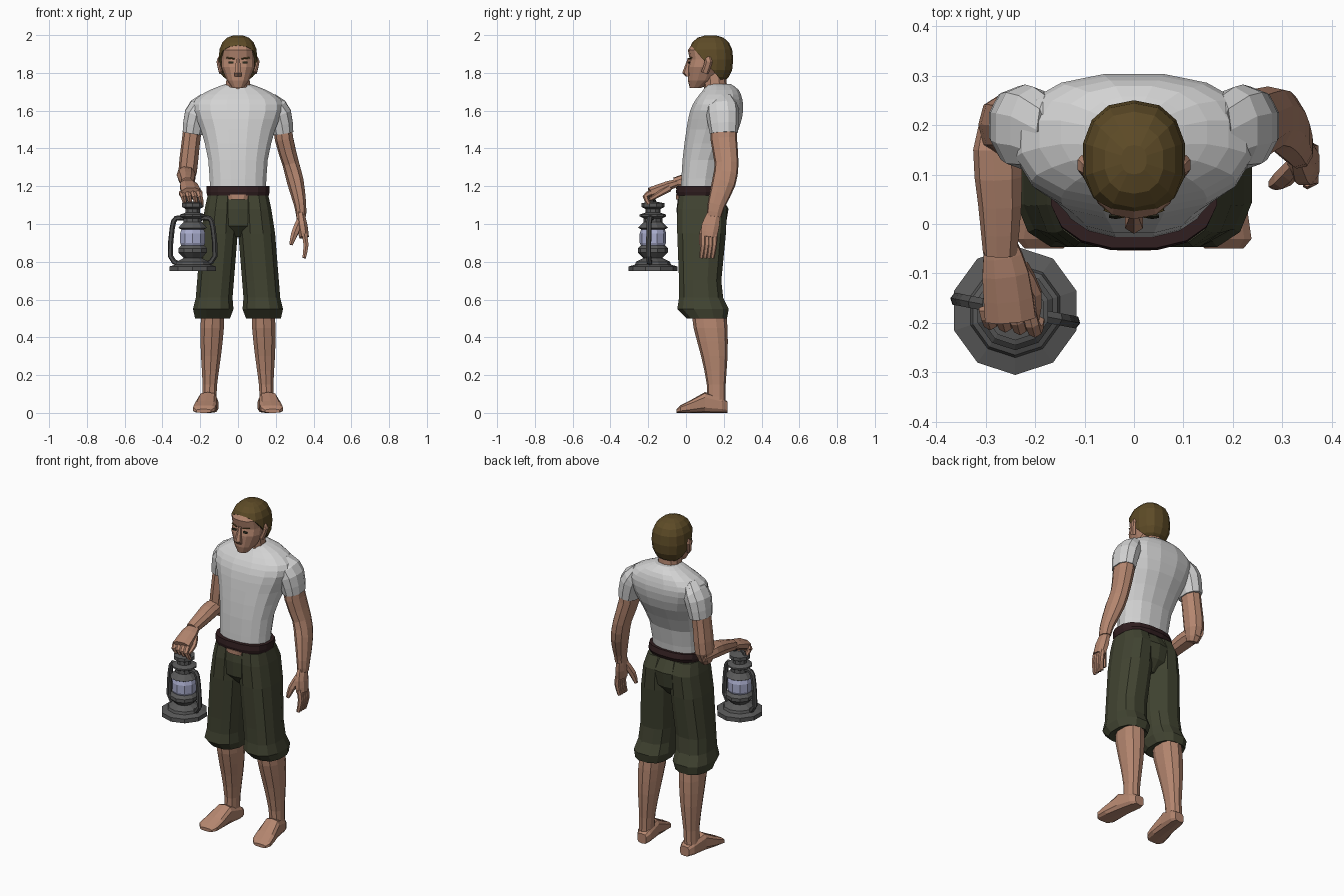
import bpy, bmesh, math
from mathutils import Vector

if "Cube" in bpy.data.objects:
    bpy.data.objects.remove(bpy.data.objects["Cube"])


def material(name, red, green, blue):
    result = bpy.data.materials.new(name)
    result.use_nodes = True
    colour = (red, green, blue, 1)
    result.diffuse_color = colour
    result.node_tree.nodes["Principled BSDF"].inputs["Base Color"].default_value = colour
    return result


SKIN = material("skin", .46, .24, .16)
SHIRT = material("shirt_white", .65, .65, .65)
CLOTH = material("olive_cloth", .053, .057, .031)
LEATHER = material("belt_leather", .03, .013, .014)
HAIR = material("brown_hair", .11, .07, .02)
METAL = material("lantern_metal", .1, .1, .1)
IRON = material("dark_metal", .07, .07, .07)
GLASS = material("lantern_glass", .4, .42, .62)
DARK = material("eye_dark", .02, .02, .01)


def power(value, exponent):
    return math.copysign(abs(value) ** exponent, value)


def ellipse(center, across, along, sides, exponent):
    # Closed ring spanned by two half-axis vectors
    ring = []
    for index in range(sides):
        angle = math.tau * (index + .5) / sides
        ring.append(center + across * power(math.cos(angle), exponent) + along * power(math.sin(angle), exponent))
    return ring


def smooth_rows(rows):
    # Insert a curved midpoint between neighbouring rows
    rows = [Vector(row) for row in rows]
    result = []
    last = len(rows) - 1
    for index in range(last):
        before, start, end, after = (rows[min(max(index + step, 0), last)] for step in (-1, 0, 1, 2))
        result += [start, (start + end) / 2 + (start + end - before - after) / 16]
    return result + [rows[last]]


def loft(name, rings, mat):
    # Skin equal rings, close both ends
    bm = bmesh.new()
    loops = [[bm.verts.new(point) for point in ring] for ring in rings]
    for low, high in zip(loops, loops[1:]):
        for index in range(len(low)):
            bm.faces.new((low[index - 1], low[index], high[index], high[index - 1]))
    bm.faces.new(loops[0])
    bm.faces.new(loops[-1])
    bmesh.ops.recalc_face_normals(bm, faces=bm.faces)
    mesh = bpy.data.meshes.new(name)
    bm.to_mesh(mesh)
    bm.free()
    mesh.materials.append(mat)
    part = bpy.data.objects.new(name, mesh)
    bpy.context.collection.objects.link(part)
    return part


def stack(name, mat, rows, sides=12, side=1, x=0, lean=0, exponent=.85):
    # Level rings: height, half width, front, back
    rings = []
    for z, width, front, back in rows:
        center = Vector(((x + lean * z) * side, (front + back) / 2, z))
        rings.append(ellipse(center, Vector((width, 0, 0)), Vector((0, (back - front) / 2, 0)), sides, exponent))
    return loft(name, rings, mat)


def limb(name, mat, rows, flat=1, sides=8, side=1, ref=(1, 0, 0), exponent=.9):
    # Rings across a path: position, radius along ref
    rows = smooth_rows(rows)
    points = [Vector((row[0] * side, row[1], row[2])) for row in rows]
    last = len(points) - 1
    rings = []
    for index, (center, row) in enumerate(zip(points, rows)):
        tangent = (points[min(index + 1, last)] - points[max(index - 1, 0)]).normalized()
        across = Vector(ref)
        across = (across - tangent * across.dot(tangent)).normalized()
        rings.append(ellipse(center, across * row[3], tangent.cross(across) * row[3] * flat, sides, exponent))
    return loft(name, rings, mat)


# Shirt, neck and head
stack("shirt_body", SHIRT, smooth_rows([
    (1.16, .15, -.03, .17), (1.34, .16, -.02, .2), (1.5, .2, 0, .28), (1.6, .24, .02, .305),
    (1.66, .23, .05, .3), (1.71, .15, .09, .28), (1.74, .07, .11, .24)]), sides=16)
stack("neck", SKIN, [(1.68, .07, .1, .22), (1.83, .06, .08, .21)], sides=10)
stack("head", SKIN, [
    (1.72, .03, .02, .08), (1.76, .06, .01, .15), (1.83, .09, .01, .2),
    (1.87, .09, .02, .21), (1.92, .09, .01, .22), (1.95, .08, .03, .2)], sides=14)
stack("nose", SKIN, [(1.78, .02, 0, .03), (1.8, .02, -.02, .03), (1.88, .01, .01, .03)], sides=6)

# Hair: a squarish dome cut by a sloping hairline
dome = []
for step in range(-4, 5):
    angle = math.pi * step / 9
    reach = power(math.cos(angle), .8)
    dome.append((1.87 + .13 * power(math.sin(angle), .8), .105 * reach, .13 - .12 * reach, .13 + .12 * reach))
hair = stack("hair", HAIR, dome, sides=14)
bm = bmesh.new()
bm.from_mesh(hair.data)
bmesh.ops.bisect_plane(bm, geom=bm.verts[:] + bm.edges[:] + bm.faces[:], plane_co=(0, .1, 1.86),
                       plane_no=(0, 1.15, 1), clear_inner=True)
bmesh.ops.holes_fill(bm, edges=[edge for edge in bm.edges if edge.is_boundary])
bm.to_mesh(hair.data)
bm.free()

for side, tag in ((1, "left_"), (-1, "right_")):
    # Face details
    limb(tag + "ear", SKIN, [(.09, .1, 1.8, .01), (.105, .12, 1.86, .01), (.09, .11, 1.88, .01)],
         flat=2, sides=6, side=side)
    stack(tag + "eye", DARK, [(1.85, .015, .01, .02), (1.86, .015, .015, .02)], sides=6, side=side, x=.037)
    limb(tag + "eyebrow", HAIR, [(.02, .015, 1.875, .004), (.06, .03, 1.88, .004)],
         sides=6, side=side, ref=(0, 1, 0))

    # Sleeve
    limb(tag + "sleeve", SHIRT, [(.11, .18, 1.62, .05), (.18, .19, 1.625, .06), (.22, .195, 1.58, .066),
                                 (.24, .2, 1.48, .056)], flat=1.32, sides=10, side=side)

    # Trouser leg with a gathered cuff
    stack(tag + "trouser_leg", CLOTH, [
        (1.15, .08, -.04, .19), (1.08, .09, -.05, .22), (.95, .1, -.05, .215), (.7, .1, -.04, .19),
        (.61, .1, -.04, .2), (.55, .11, -.05, .23), (.5, .095, 0, .22), (.51, .07, .03, .2)],
        side=side, x=.175, lean=-.08, exponent=.8)

    # Bare leg and foot
    stack(tag + "lower_leg", SKIN, smooth_rows([
        (.55, .06, .03, .21), (.45, .065, .04, .22), (.3, .055, .08, .22), (.15, .04, .11, .21),
        (.04, .04, .11, .21)]), sides=10, side=side, x=.155, lean=-.04)
    foot = []
    for y, width, height in ((.22, .03, .06), (.19, .045, .08), (.1, .05, .11), (.02, .06, .065), (-.03, .06, .04),
                             (-.05, .04, .02)):
        center = Vector(((.175 - y / 7) * side, y, height / 2))
        foot.append(ellipse(center, Vector((width, 0, 0)), Vector((0, 0, height / 2)), 10, .6))
    loft(tag + "foot", foot, SKIN)

# Trouser seat, bare waist and belt
stack("trouser_seat", CLOTH, [(1.16, .16, -.04, .18), (1.08, .175, -.05, .225), (.99, .15, -.045, .21),
                              (.93, .05, .01, .16)], sides=14)
stack("bare_waist", SKIN, [(1.13, .05, -.055, .01), (1.155, .06, -.055, .01)], sides=8, exponent=.6)
stack("belt", LEATHER, [(1.15, .165, -.05, .19), (1.17, .17, -.055, .2), (1.2, .17, -.05, .19)],
      sides=16, exponent=.8)


def fingers(tag, start, spread, knuckle, tip):
    # Four tapering fingers side by side
    for index in range(4):
        base = Vector(start) + Vector(spread) * index
        rows = [(*base, .015), (*(base + Vector(knuckle)), .015), (*(base + Vector(tip)), .01)]
        limb(f"{tag}_finger_{index + 1}", SKIN, rows, sides=6)


# Left arm hanging
limb("left_arm", SKIN, [(.23, .2, 1.58, .05), (.245, .2, 1.45, .05), (.28, .215, 1.32, .045), (.305, .2, 1.22, .045),
                        (.33, .16, 1.1, .033), (.335, .15, 1.04, .027)], flat=1.42, sides=9)
limb("left_palm", SKIN, [(.33, .15, 1.06, .035), (.34, .13, .99, .05), (.35, .12, .93, .045)],
     flat=.6, ref=(0, 1, 0))
fingers("left", start=(.35, .09, .95), spread=(0, .02, 0), knuckle=(.01, 0, -.06), tip=(0, -.01, -.13))
limb("left_thumb", SKIN, [(.33, .12, 1.02, .02), (.3, .09, .95, .02), (.28, .08, .89, .01)], sides=6)

# Right arm bent forward to hold the lantern
limb("right_upper_arm", SKIN, [(-.23, .2, 1.58, .05), (-.25, .2, 1.42, .05), (-.265, .2, 1.28, .05),
                               (-.27, .18, 1.21, .03)], flat=1.2, sides=9)
limb("right_forearm", SKIN, [(-.27, .24, 1.25, .03), (-.275, .15, 1.26, .05), (-.27, .04, 1.24, .045),
                             (-.27, -.06, 1.215, .035)], flat=.9, sides=9)
limb("right_palm", SKIN, [(-.27, -.04, 1.22, .035), (-.26, -.1, 1.2, .05), (-.25, -.19, 1.165, .055)], flat=.55)
fingers("right", start=(-.3, -.17, 1.165), spread=(.03, -.005, 0), knuckle=(.01, -.03, -.02), tip=(.02, -.01, -.06))
limb("right_thumb", SKIN, [(-.23, -.09, 1.19, .02), (-.2, -.14, 1.16, .015), (-.2, -.19, 1.13, .01)], sides=6)

# Lantern body
CENTER = Vector((-.24, -.175, 0))
OUT = Vector((.98, -.19, 0))


def lathe(name, mat, profile):
    stack(name, mat, [(z, radius, CENTER.y - radius, CENTER.y + radius) for radius, z in profile],
          sides=10, x=CENTER.x, exponent=1)


lathe("lantern_base", METAL, [(.13, .75), (.13, .775), (.095, .785), (.09, .8), (.05, .82), (.08, .85),
                              (.08, .87), (.06, .89)])
lathe("lantern_glass", GLASS, [(.06, .88), (.07, .9), (.07, .95), (.06, .98)])
lathe("lantern_collar", METAL, [(.06, .97), (.08, .98), (.05, 1.01), (.05, 1.04)])
lathe("lantern_chimney", METAL, [(.05, 1.03), (.07, 1.04), (.07, 1.05), (.04, 1.06), (.04, 1.09)])
lathe("lantern_cap", METAL, [(.04, 1.08), (.06, 1.09), (.06, 1.11), (.01, 1.12)])


def lantern_rod(name, path, radius):
    rows = [(*(CENTER + OUT * reach).xy, z, radius) for reach, z in path]
    limb(name, IRON, rows, sides=6, ref=(.19, .98, 0))


# Lantern side rails and carrying handle
for side, tag in ((1, "left"), (-1, "right")):
    path = ((.08, .79), (.12, .83), (.11, .98), (.09, 1.03), (.04, 1.03))
    lantern_rod(tag + "_lantern_rail", [(reach * side, z) for reach, z in path], .014)
arc = [math.pi * step / 4 for step in range(5)]
lantern_rod("lantern_handle", [(.045 * math.cos(angle), 1.1 + .04 * math.sin(angle)) for angle in arc], .009)
